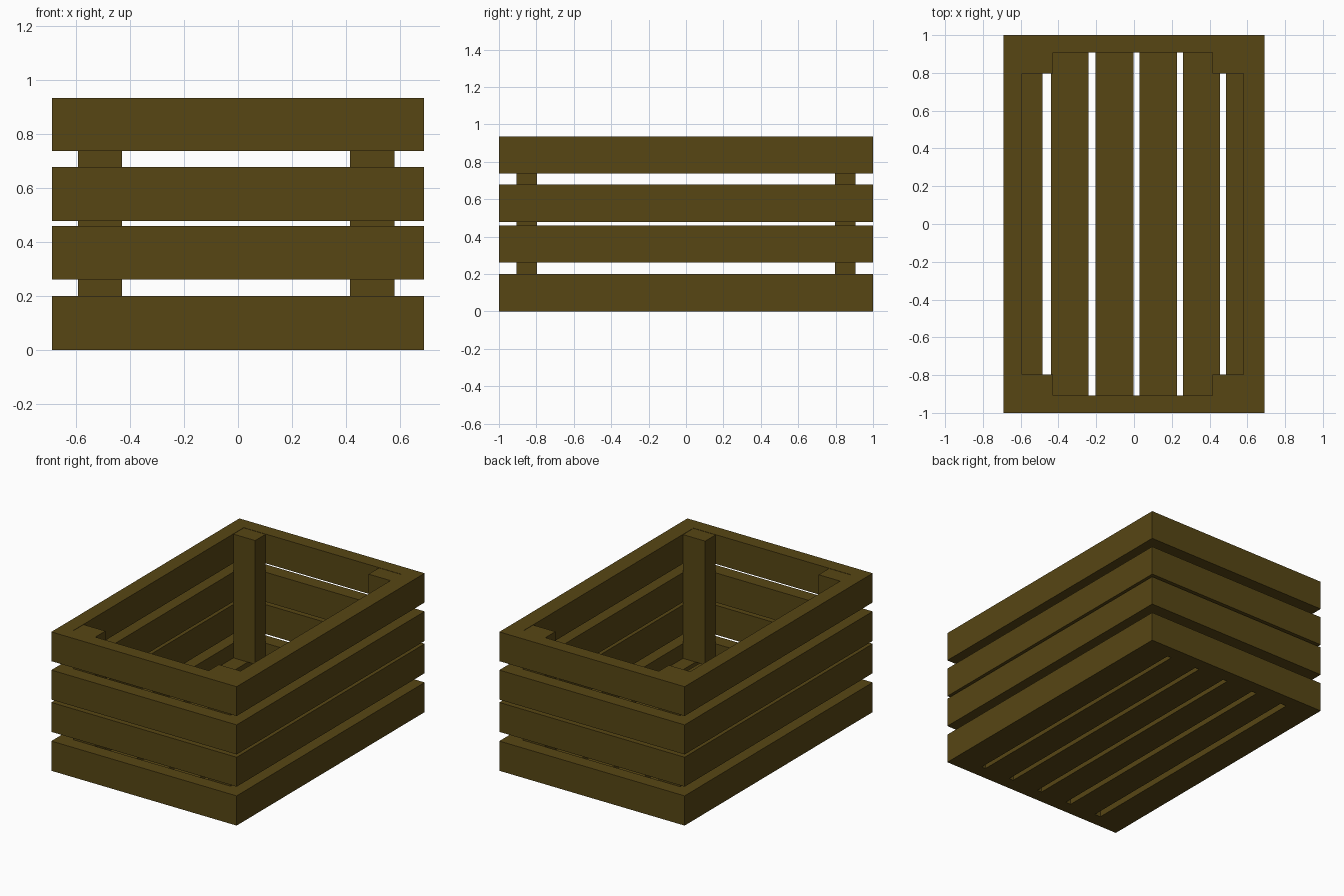
import bpy

if "Cube" in bpy.data.objects:
    bpy.data.objects.remove(bpy.data.objects["Cube"])

wood = bpy.data.materials.new("dark_wood")
wood.diffuse_color = (0.095, 0.061, 0.007, 1.0)
wood.use_nodes = True
wood.node_tree.nodes["Principled BSDF"].inputs["Base Color"].default_value = wood.diffuse_color


def board(name, x, y, z):
    """Box spanning the given (min, max) ranges."""
    lo, hi = zip(x, y, z)
    bpy.ops.mesh.primitive_cube_add(size=1, location=[(a + b) / 2 for a, b in zip(lo, hi)])
    ob = bpy.context.object
    ob.name = name
    ob.scale = [b - a for a, b in zip(lo, hi)]
    bpy.ops.object.transform_apply(location=False, rotation=False, scale=True)
    ob.data.materials.append(wood)
    return ob


X, Y = 0.69, 1.0                 # outer half sizes
LEFT, RIGHT, END = -0.592, 0.58, 0.907   # inner wall faces
rows = [(0.0, 0.2), (0.262, 0.46), (0.479, 0.678), (0.738, 0.935)]

# Wall slats: end boards run full width, side boards fit between them
for i, z in enumerate(rows, 1):
    board(f"front_slat_{i}", (-X, X), (-Y, -END), z)
    board(f"back_slat_{i}", (-X, X), (END, Y), z)
    board(f"left_slat_{i}", (-X, LEFT), (-END, END), z)
    board(f"right_slat_{i}", (RIGHT, X), (-END, END), z)

# Floor slats, the outer two tucked under the side walls
floor = [(LEFT, -0.485), (-0.44, -0.242), (-0.203, -0.003),
         (0.03, 0.228), (0.26, 0.456), (0.486, RIGHT)]
for i, x in enumerate(floor, 1):
    board(f"floor_slat_{i}", x, (-END, END), (0.0, 0.1))

# Corner posts standing on the floor
for side, x in (("left", (LEFT, -0.43)), ("right", (0.415, RIGHT))):
    board(f"front_{side}_post", x, (-END, -0.797), (0.1, 0.933))
    board(f"back_{side}_post", x, (0.797, END), (0.1, 0.933))
